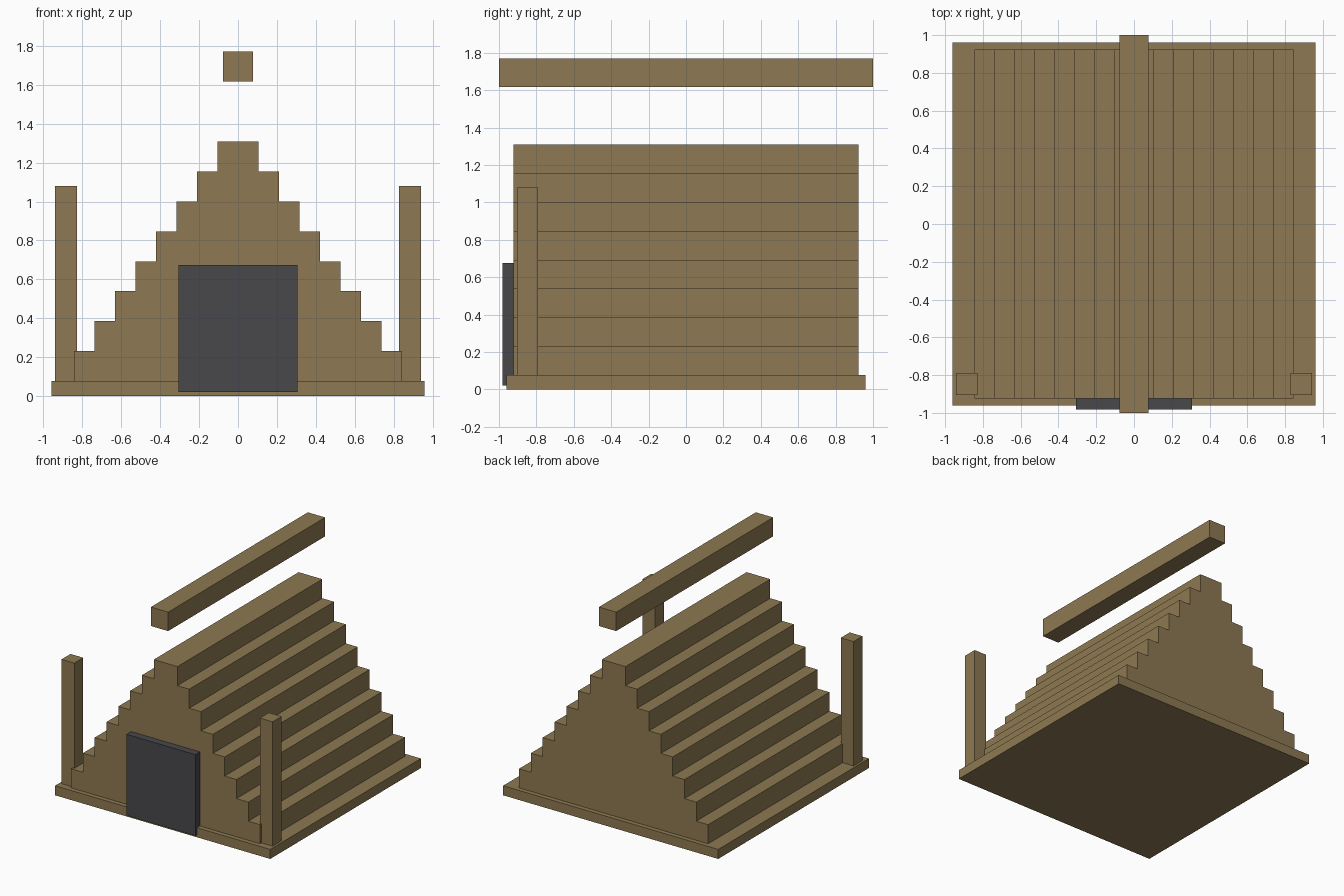
import bpy, bmesh
from mathutils import Vector

old = bpy.data.objects.get("Cube")
if old:
    bpy.data.objects.remove(old, do_unlink=True)


def make_material(name, color):
    mat = bpy.data.materials.new(name)
    mat.use_nodes = True
    mat.diffuse_color = color
    mat.node_tree.nodes["Principled BSDF"].inputs["Base Color"].default_value = color
    return mat


wood = make_material("brown wood", (0.270, 0.191, 0.084, 1))
dark = make_material("dark grey", (0.065, 0.063, 0.070, 1))


def extrude_profile(name, points, y0, y1, mat):
    """Extrude an x-z outline along y into a closed solid."""
    bm = bmesh.new()
    face = bm.faces.new([bm.verts.new((x, y0, z)) for x, z in points])
    result = bmesh.ops.extrude_face_region(bm, geom=[face])
    moved = [v for v in result["geom"] if isinstance(v, bmesh.types.BMVert)]
    bmesh.ops.translate(bm, verts=moved, vec=Vector((0, y1 - y0, 0)))
    bmesh.ops.recalc_face_normals(bm, faces=bm.faces)
    mesh = bpy.data.meshes.new(name)
    bm.to_mesh(mesh)
    bm.free()
    mesh.materials.append(mat)
    obj = bpy.data.objects.new(name, mesh)
    bpy.context.collection.objects.link(obj)
    return obj


def box(name, x0, x1, y0, y1, z0, z1, mat):
    return extrude_profile(name, [(x0, z0), (x1, z0), (x1, z1), (x0, z1)], y0, y1, mat)


# Floor slab
FLOOR = 0.077
box("floor_slab", -0.96, 0.96, -0.96, 0.96, 0, FLOOR, wood)

# Stepped roof body: one stair outline, mirrored and extruded
STEPS, RUN, RISE = 8, 0.1055, 0.154
right_side = []
for i in range(STEPS):
    half = RUN * (STEPS - i)
    right_side += [(half, FLOOR + RISE * i), (half, FLOOR + RISE * (i + 1))]
left_side = [(-x, z) for x, z in reversed(right_side)]
extrude_profile("stepped_roof", right_side + left_side, -0.923, 0.923, wood)

# Floating ridge beam
box("ridge_beam", -0.077, 0.077, -1, 1, 1.617, 1.77, wood)

# Front corner posts
for side, centre in (("left", 0.885), ("right", -0.885)):
    box(side + "_post", centre - 0.057, centre + 0.057, -0.904, -0.79, FLOOR, 1.08, wood)

# Entrance panel
box("door", -0.307, 0.307, -0.982, -0.92, 0.02, 0.675, dark)
